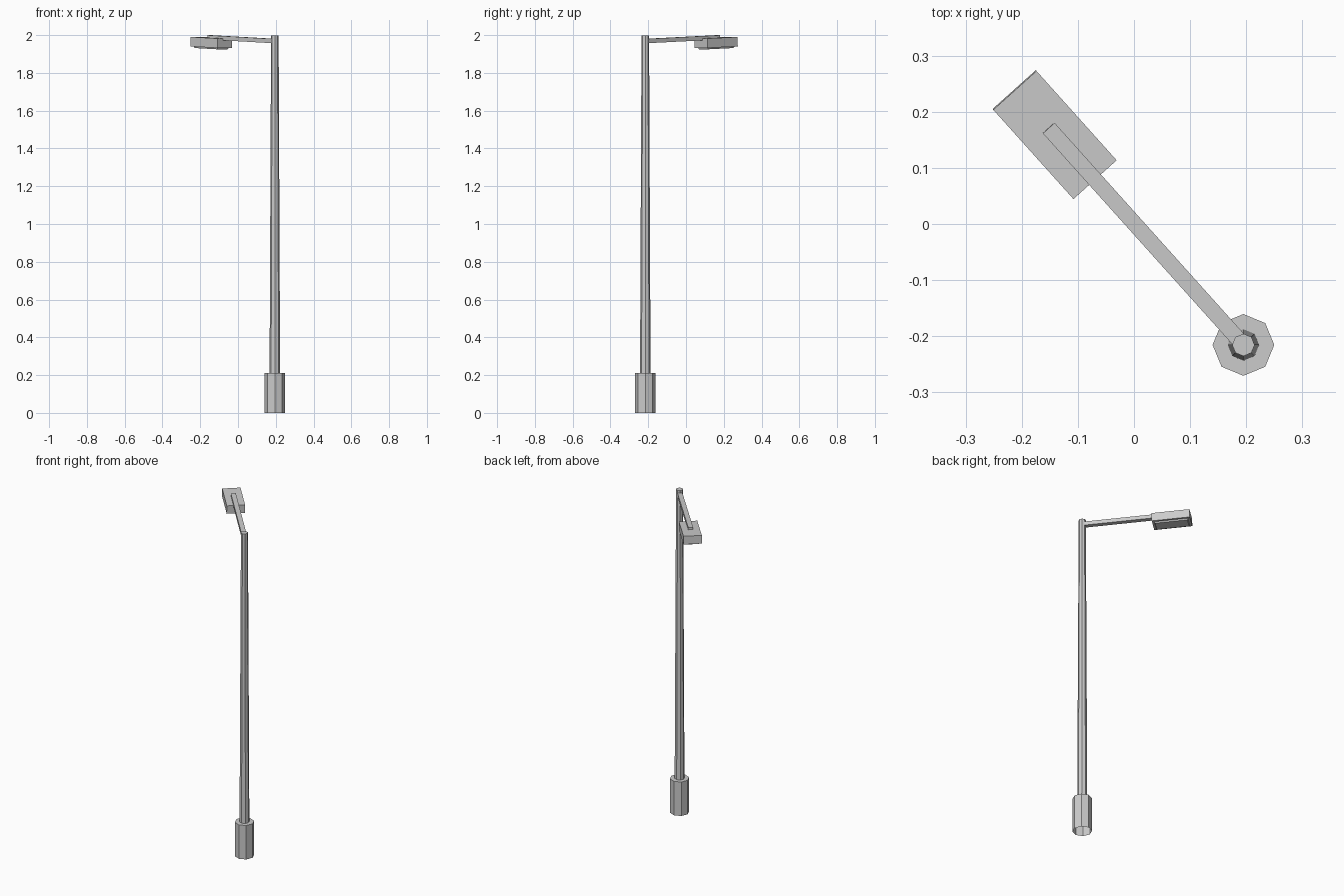
import bpy, math
from mathutils import Matrix, Vector

if "Cube" in bpy.data.objects:
    bpy.data.objects.remove(bpy.data.objects["Cube"])

PX, PY = 0.195, -0.2155   # pole axis


def mesh_object(name, verts, faces):
    me = bpy.data.meshes.new(name)
    me.from_pydata(verts, [], faces)
    ob = bpy.data.objects.new(name, me)
    bpy.context.collection.objects.link(ob)
    return ob


def octagon_column(name, r0, r1, z0, z1):
    # tapered eight-sided column, closed on top and open underneath
    n = 8
    verts = [(PX + r * math.cos(i * math.tau / n), PY + r * math.sin(i * math.tau / n), z)
             for r, z in ((r0, z0), (r1, z1)) for i in range(n)]
    faces = [(i, (i + 1) % n, n + (i + 1) % n, n + i) for i in range(n)]
    faces.append(tuple(range(n, 2 * n)))
    return mesh_object(name, verts, faces)


# frame of the arm: local x runs outward and slightly upward
ARM = (Matrix.Translation((PX, PY, 1.969))
       @ Matrix.Rotation(math.atan2(0.744, -0.668), 4, 'Z')
       @ Matrix.Rotation(-0.038, 4, 'Y'))


def arm_block(name, x0, x1, width, z0, z1, inset=0.0):
    # box in the arm frame, with its lower face optionally inset
    verts = []
    for z, d in ((z0, inset), (z1, 0.0)):
        h = width / 2 - d
        verts += [ARM @ Vector(p) for p in
                  ((x0 + d, -h, z), (x1 - d, -h, z), (x1 - d, h, z), (x0 + d, h, z))]
    faces = [(3, 2, 1, 0), (4, 5, 6, 7)]
    faces += [(i, (i + 1) % 4, 4 + (i + 1) % 4, 4 + i) for i in range(4)]
    return mesh_object(name, verts, faces)


# base and pole
octagon_column("base", 0.055, 0.055, 0.0, 0.21)
octagon_column("pole", 0.028, 0.020, 0.205, 1.997)

# arm, lamp housing and the lens under it
arm_block("arm", 0.0, 0.52, 0.028, -0.012, 0.011)
arm_block("lamp_housing", 0.396, 0.61, 0.1035, -0.052, -0.002)
arm_block("lens", 0.408, 0.598, 0.08, -0.060, -0.050, 0.004)
